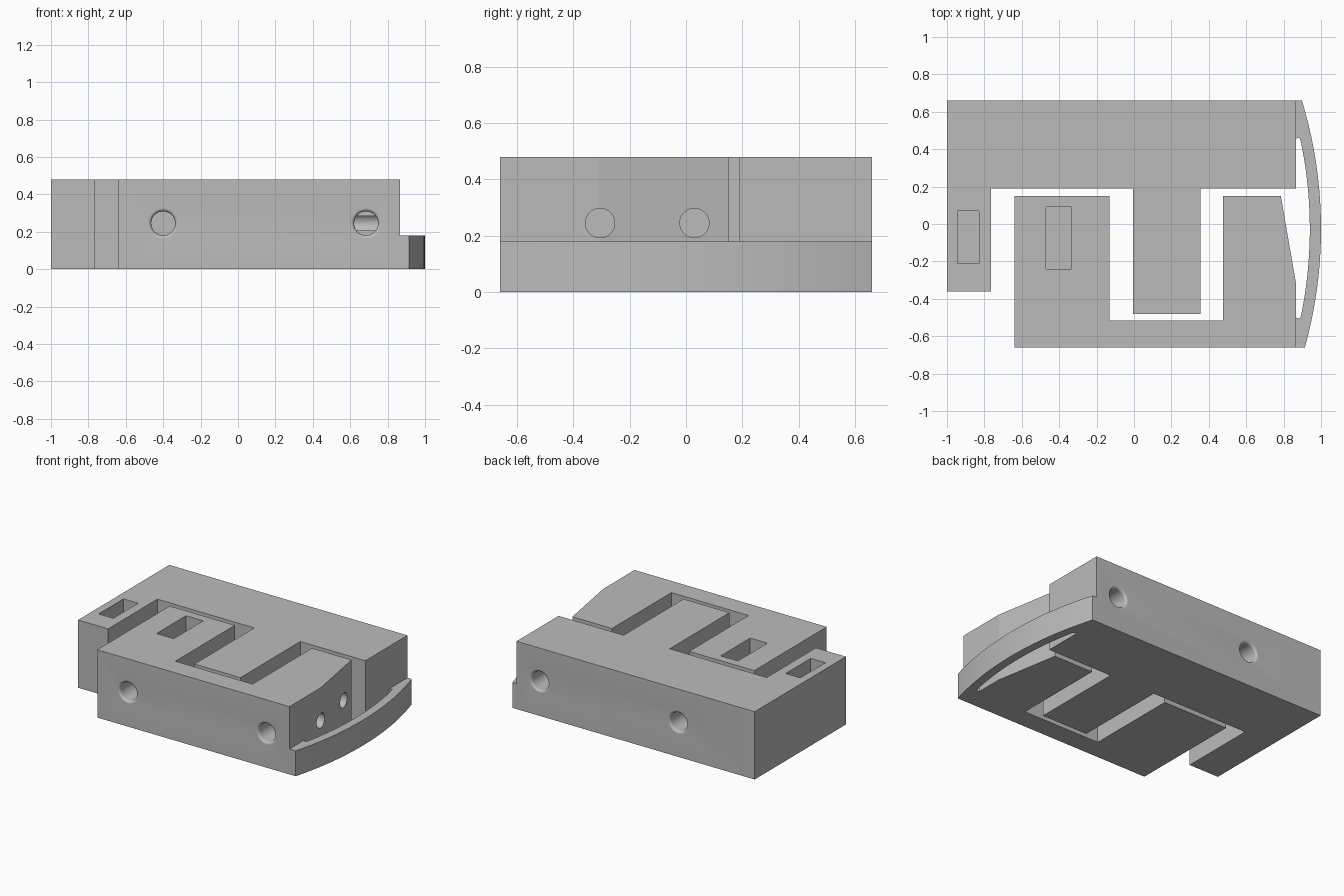
import bpy, bmesh, math
from mathutils import Vector, Matrix

cube = bpy.data.objects.get("Cube")
if cube:
    bpy.data.objects.remove(cube, do_unlink=True)

grey = bpy.data.materials.new("plain grey")
grey.use_nodes = True
grey.diffuse_color = (0.5, 0.5, 0.5, 1)
grey.node_tree.nodes["Principled BSDF"].inputs["Base Color"].default_value = (0.5, 0.5, 0.5, 1)

BLOCK_H, SPRING_H, HOLE_Z = 0.48, 0.18, 0.245


def finish(name, bm):
    bmesh.ops.recalc_face_normals(bm, faces=bm.faces)
    mesh = bpy.data.meshes.new(name)
    bm.to_mesh(mesh)
    bm.free()
    mesh.materials.append(grey)
    ob = bpy.data.objects.new(name, mesh)
    bpy.context.collection.objects.link(ob)
    return ob


def extrude(name, outline, z0, z1):
    """Closed outline in x, y raised from z0 to z1."""
    bm = bmesh.new()
    face = bm.faces.new([bm.verts.new((x, y, z0)) for x, y in outline])
    up = bmesh.ops.extrude_face_region(bm, geom=[face])["geom"]
    bmesh.ops.translate(bm, vec=(0, 0, z1 - z0),
                        verts=[v for v in up if isinstance(v, bmesh.types.BMVert)])
    return finish(name, bm)


def lathe(name, profile, origin, direction, n=64):
    """Solid of revolution; profile is (radius, depth along direction)."""
    bm = bmesh.new()
    rings = [[bm.verts.new((r * math.cos(math.tau * i / n), r * math.sin(math.tau * i / n), d))
              for i in range(n)] for r, d in profile]
    for a, b in zip(rings, rings[1:]):
        for i in range(n):
            j = (i + 1) % n
            bm.faces.new((a[i], a[j], b[j], b[i]))
    bm.faces.new(rings[0])
    bm.faces.new(rings[-1])
    turn = Vector(direction).to_track_quat('Z', 'Y').to_matrix().to_4x4()
    bm.transform(Matrix.Translation(origin) @ turn)
    return finish(name, bm)


def rounded_hole(x, y, direction, r=0.064, f=0.018, depth=0.39):
    """Blind bore with a rounded mouth."""
    lip = [(r + f - f * math.sin(a), f - f * math.cos(a))
           for a in (math.pi / 2 * k / 12 for k in range(13))]
    return lathe("bore_cutter", [(r + f, -0.05)] + lip + [(r, depth)],
                 (x, y, HOLE_Z), direction)


def pocket(x0, x1, y0, y1):
    return extrude("pocket_cutter", [(x0, y0), (x1, y0), (x1, y1), (x0, y1)], 0.24, 0.6)


def cut(ob, cutters):
    bpy.context.view_layer.objects.active = ob
    for c in cutters:
        c.hide_render = True
        mod = ob.modifiers.new("cut", 'BOOLEAN')
        mod.operation, mod.solver, mod.object = 'DIFFERENCE', 'EXACT', c
        bpy.ops.object.modifier_apply(modifier=mod.name)
        bpy.data.objects.remove(c, do_unlink=True)


# Rear block with a narrow end arm and a wide middle arm
rear = extrude("rear_block", [
    (-1, 0.66), (-1, -0.36), (-0.765, -0.36), (-0.765, 0.19), (-0.005, 0.19),
    (-0.005, -0.48), (0.355, -0.48), (0.355, 0.19), (0.865, 0.19), (0.865, 0.66)],
    0, BLOCK_H)
cut(rear, [pocket(-0.945, -0.83, -0.21, 0.07)]
    + [rounded_hole(x, 0.66, (0, -1, 0)) for x in (-0.4, 0.685)])

# Front block: two arms around the middle arm, with a slanted end face
front = extrude("front_block", [
    (-0.64, -0.66), (0.865, -0.66), (0.865, -0.31), (0.785, 0.15), (0.475, 0.15),
    (0.475, -0.515), (-0.13, -0.515), (-0.13, 0.15), (-0.64, 0.15)],
    0, BLOCK_H)
side_bores = [lathe("side_cutter", [(0.052, 0), (0.052, 0.4)], (1, y, HOLE_Z), (-1, 0, 0))
              for y in (-0.305, 0.03)]
cut(front, [pocket(-0.47, -0.335, -0.24, 0.09)]
    + [rounded_hole(x, -0.66, (0, 1, 0), depth=0.32) for x in (-0.4, 0.685)] + side_bores)


# Bowed leaf spring joining the two blocks
def bow(x_max, radius, y_from, y_to, n=20):
    mid = -0.027
    ys = [y_from + (y_to - y_from) * i / n for i in range(n + 1)]
    return [(x_max - radius + math.sqrt(radius ** 2 - (y - mid) ** 2), y) for y in ys]


spring = extrude("leaf_spring",
                 [(0.865, -0.66)] + bow(1, 2.36, -0.66, 0.66)
                 + [(0.865, 0.66), (0.865, 0.455), (0.877, 0.462), (0.886, 0.458)]
                 + bow(0.94, 2.3, 0.44, -0.48)
                 + [(0.89, -0.5), (0.88, -0.507), (0.865, -0.5)], 0, SPRING_H)

# Smooth bores and bow, keep hard edges
bpy.ops.object.select_all(action='DESELECT')
for ob in (rear, front, spring):
    ob.select_set(True)
bpy.context.view_layer.objects.active = rear
bpy.ops.object.shade_smooth_by_angle(angle=math.radians(9))
